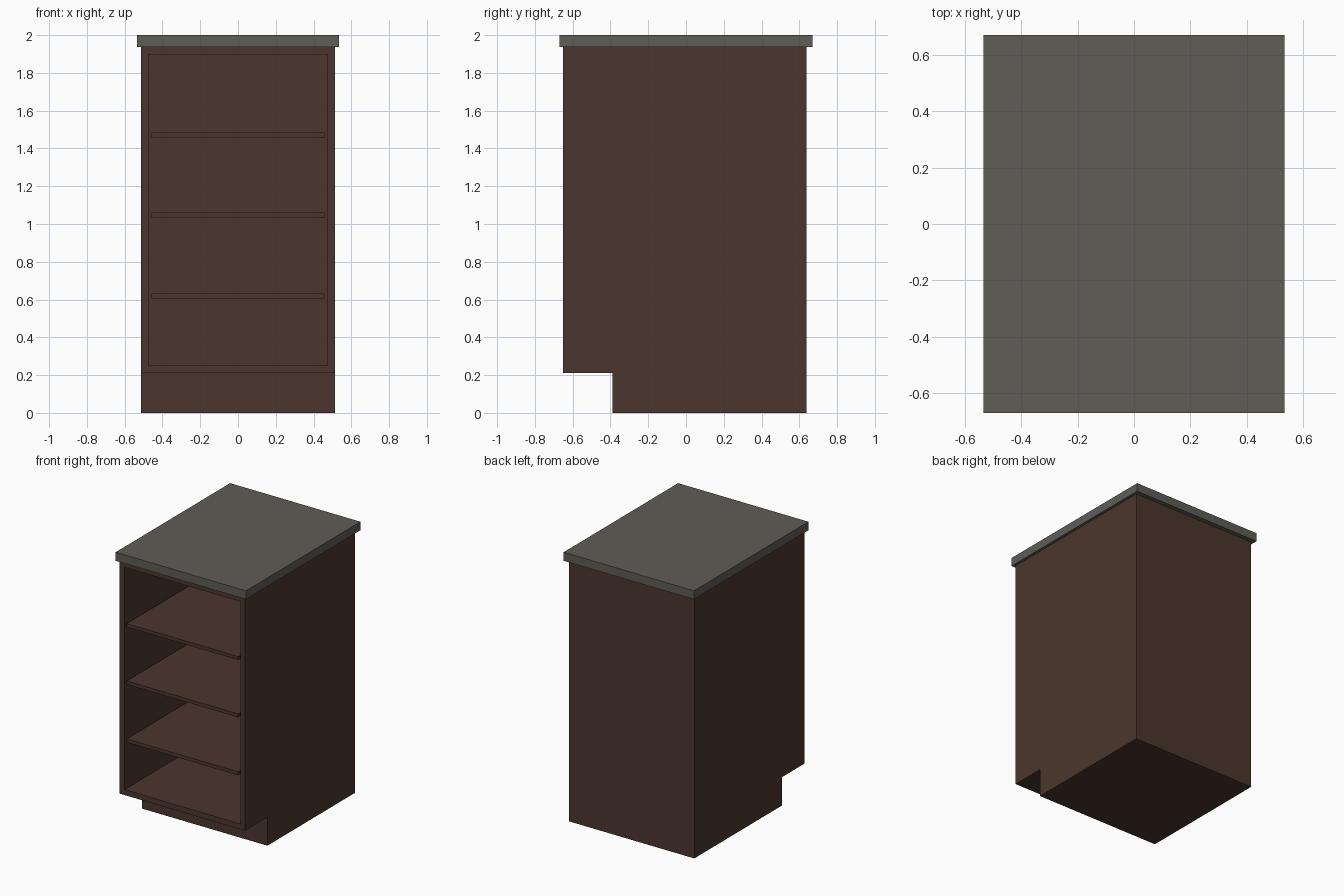
import bpy, bmesh
from mathutils import Matrix

if "Cube" in bpy.data.objects:
    bpy.data.objects.remove(bpy.data.objects["Cube"])


def material(name, color):
    m = bpy.data.materials.new(name)
    m.diffuse_color = (*color, 1)
    m.use_nodes = True
    m.node_tree.nodes["Principled BSDF"].inputs["Base Color"].default_value = m.diffuse_color
    return m


brown = material("dark_wood", (0.071, 0.037, 0.026))
grey = material("grey_stone", (0.117, 0.109, 0.097))


def finish(bm, name, mat):
    mesh = bpy.data.meshes.new(name)
    bm.to_mesh(mesh)
    bm.free()
    mesh.materials.append(mat)
    obj = bpy.data.objects.new(name, mesh)
    bpy.context.collection.objects.link(obj)
    return obj


def box(name, lo, hi, mat):
    bm = bmesh.new()
    size = [b - a for a, b in zip(lo, hi)]
    mid = [(a + b) / 2 for a, b in zip(lo, hi)]
    bmesh.ops.create_cube(bm, size=1, matrix=Matrix.Translation(mid) @ Matrix.Diagonal((*size, 1)))
    return finish(bm, name, mat)


W, FRONT, BACK, TOP = 0.514, -0.65, 0.637, 1.937
KICK_Y, KICK_Z = -0.39, 0.21
RIM, DEPTH = 0.057, 1.23

# Cabinet body: side outline with the toe notch, extruded across the width
bm = bmesh.new()
outline = [(KICK_Y, 0), (BACK, 0), (BACK, TOP), (FRONT, TOP), (FRONT, KICK_Z), (KICK_Y, KICK_Z)]
side = bm.faces.new([bm.verts.new((-W, y, z)) for y, z in outline])
ext = bmesh.ops.extrude_face_region(bm, geom=[side], use_keep_orig=True)["geom"]
bmesh.ops.translate(bm, vec=(2 * W, 0, 0), verts=[v for v in ext if isinstance(v, bmesh.types.BMVert)])
bmesh.ops.recalc_face_normals(bm, faces=bm.faces)

# Open front: rim around the edge, then the hollow pushed back
front = min(bm.faces, key=lambda f: f.calc_center_median().y)
bmesh.ops.inset_individual(bm, faces=[front], thickness=RIM)
bmesh.ops.inset_individual(bm, faces=[front], thickness=0, depth=-DEPTH)
finish(bm, "cabinet_body", brown)

# Shelves
for i, z in enumerate((0.605, 1.034, 1.459)):
    box(f"shelf_{i + 1}", (-W + RIM, FRONT, z), (W - RIM, FRONT + DEPTH, z + 0.026), brown)

# Countertop
box("countertop", (-0.534, -0.67, TOP), (0.534, 0.67, 2.0), grey)
